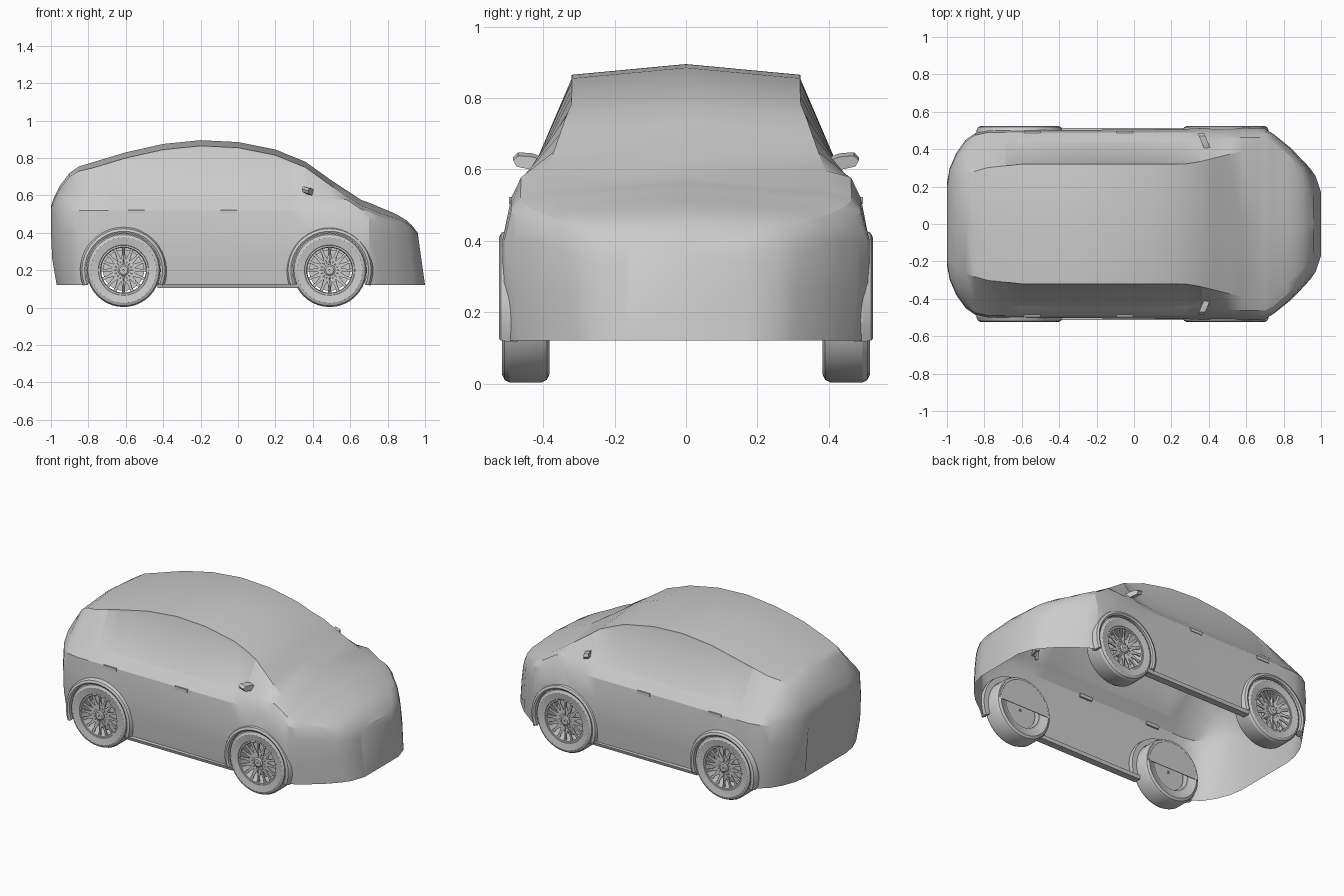
import bpy, bmesh
from math import sin, cos, pi, radians, hypot
from mathutils import Matrix, Vector

default = bpy.data.objects.get("Cube")
if default:
    bpy.data.objects.remove(default, do_unlink=True)

grey = bpy.data.materials.new("plain grey")
grey.use_nodes = True
COLOUR = (0.6, 0.6, 0.6, 1)
grey.diffuse_color = COLOUR
grey.node_tree.nodes["Principled BSDF"].inputs["Base Color"].default_value = COLOUR

WHEELS = {"front": Vector((0.49, 0, 0.2)), "rear": Vector((-0.612, 0, 0.2))}
ARCH = 0.205
parts = []


def finish(name, bm, mirror=True):
    bmesh.ops.recalc_face_normals(bm, faces=bm.faces)
    mesh = bpy.data.meshes.new(name)
    bm.to_mesh(mesh)
    bm.free()
    mesh.materials.append(grey)
    ob = bpy.data.objects.new(name, mesh)
    bpy.context.collection.objects.link(ob)
    if mirror:
        mod = ob.modifiers.new("other side", 'MIRROR')
        mod.use_axis = (False, True, False)
    parts.append(ob)
    return ob


def interp(table, u):
    for (a, p), (b, q) in zip(table, table[1:]):
        if u <= b:
            return p + (q - p) * (u - a) / (b - a)
    return table[-1][1]


def box(bm, centre, size, turn=Matrix()):
    m = Matrix.Translation(centre) @ turn @ Matrix.Diagonal((*size, 1))
    bmesh.ops.create_cube(bm, size=1, matrix=m)


def sweep(bm, profile, centre, start=0.0, end=2 * pi, steps=40):
    """Turn a closed (radius, y) profile about the wheel axis."""
    full = end - start > 6.2
    rings = []
    for i in range(steps + (not full)):
        a = start + (end - start) * i / steps
        rings.append([bm.verts.new(centre + Vector((r * cos(a), y, r * sin(a))))
                      for r, y in profile])
    n = len(profile)
    for i in range(steps):
        a, b = rings[i], rings[(i + 1) % len(rings)]
        for j in range(n):
            k = (j + 1) % n
            bm.faces.new((a[j], a[k], b[k], b[j]))
    if not full:
        bm.faces.new(rings[0])
        bm.faces.new(rings[-1])


def prism(bm, points, offset):
    """Extrude a polygon by a vector."""
    face = bm.faces.new([bm.verts.new(p) for p in points])
    out = bmesh.ops.extrude_face_region(bm, geom=[face])
    moved = [v for v in out["geom"] if isinstance(v, bmesh.types.BMVert)]
    bmesh.ops.translate(bm, verts=moved, vec=offset)


# Body curves along the length: plan width, roof centreline, roof rail width
width = [(-1, .22), (-.985, .3), (-.95, .38), (-.9, .45), (-.85, .485), (-.78, .5),
         (0, .505), (.69, .515), (.75, .48), (.85, .405), (.93, .325), (.97, .27), (1, .18)]
top = [(-1, .54), (-.98, .6), (-.95, .655), (-.9, .72), (-.85, .755), (-.6, .83), (-.4, .875),
       (-.2, .895), (0, .885), (.2, .845), (.36, .78), (.5, .68), (.66, .575),
       (.85, .51), (.93, .475), (.97, .44), (1, .4)]
rail = [(-1, .17), (-.95, .23), (-.9, .265), (-.8, .3), (-.6, .32), (.27, .32), (.36, .335),
        (.5, .37), (.62, .4), (.72, .39), (.85, .31), (.95, .23), (1, .15)]
stations = [-1, -.985, -.95, -.9, -.85, -.78, -.69, -.6, -.5, -.4, -.3, -.2, -.1, 0, .1,
            .2, .28, .36, .43, .5, .58, .66, .7, .75, .8, .85, .9, .94, .97, 1]


def section(u):
    w, t, ry = interp(width, u), interp(top, u), interp(rail, u)
    rz = t - .03 + .02 * max(0, abs(u) - .8) / .2
    by = min(.49, w - .01)
    bz = min(.52, rz - .05)
    half = [(w - .012, .12), (w, .26), (w, min(.4, bz - .04)), (by, bz),
            (ry + (by - ry) * .72, min(.58, rz - .02)), (ry, rz), (0, t)]
    ring = []
    for y, z in half + [(-y, z) for y, z in reversed(half[:-1])]:
        lean = -.14 * (z - .12) * max(0, (u - .7) / .3)
        lean += .17 * max(0, .3 - z) * max(0, (-u - .7) / .3)
        ring.append((u + lean, y, z))
    return ring


bm = bmesh.new()
rings = [[bm.verts.new(p) for p in section(u)] for u in stations]
count = len(rings[0])
panes = []
for u, a, b in zip(stations, rings, rings[1:]):
    for j in range(count):
        k = (j + 1) % count
        face = bm.faces.new((a[j], a[k], b[k], b[j]))
        if j in (4, 7) and -.75 < u < .35:
            panes.append(face)
bm.faces.new(rings[0])
bm.faces.new(rings[-1])
bmesh.ops.recalc_face_normals(bm, faces=bm.faces)
# Shallow side windows
bmesh.ops.inset_region(bm, faces=panes, thickness=.012, depth=-.004)
body = finish("body_shell", bm, mirror=False)

# Wheel arch openings
cutters = []
for end, c in WHEELS.items():
    bm = bmesh.new()
    bmesh.ops.create_cone(bm, cap_ends=True, segments=64, radius1=ARCH, radius2=ARCH, depth=1.4,
                          matrix=Matrix.Translation(c) @ Matrix.Rotation(pi / 2, 4, 'X'))
    cutter = finish(end + "_arch_cutter", bm, mirror=False)
    cutter.hide_render = True
    parts.remove(cutter)
    cutters.append(cutter)
    mod = body.modifiers.new("arch", 'BOOLEAN')
    mod.operation, mod.solver, mod.object = 'DIFFERENCE', 'EXACT', cutter
bpy.context.view_layer.update()
graph = bpy.context.evaluated_depsgraph_get()
cut_mesh = bpy.data.meshes.new_from_object(body.evaluated_get(graph))
body.modifiers.clear()
body.data = cut_mesh
for cutter in cutters:
    bpy.data.objects.remove(cutter, do_unlink=True)

# Open the underside and the wheel wells
bm = bmesh.new()
bm.from_mesh(cut_mesh)


def on_well(face):
    return abs(face.normal.y) < .3 and any(
        all(abs(hypot(v.co.x - c.x, v.co.z - c.z) - ARCH) < .001 for v in face.verts)
        for c in WHEELS.values())


spare = [f for f in bm.faces if on_well(f) or all(v.co.z < .121 for v in f.verts)]
bmesh.ops.delete(bm, geom=spare, context='FACES')
bm.to_mesh(cut_mesh)
bm.free()

for end, c in WHEELS.items():
    # Arch flare
    bm = bmesh.new()
    sweep(bm, [(.198, .47), (.198, .518), (.208, .524), (.222, .518), (.232, .495), (.23, .47)],
          c, radians(-21), radians(201), 28)
    finish(end + "_arch_flares", bm)

    # Tyre
    bm = bmesh.new()
    sweep(bm, [(.13, .4), (.175, .383), (.19, .39), (.197, .405), (.197, .495),
               (.19, .508), (.175, .515), (.135, .508), (.128, .5)], c)
    finish(end + "_tyres", bm)

    # Rim barrel, brake disc, hub and crossed spokes
    bm = bmesh.new()
    sweep(bm, [(.12, .4), (.133, .4), (.133, .506), (.124, .506), (.12, .495)], c)
    sweep(bm, [(.01, .425), (.11, .425), (.11, .435), (.01, .435)], c, steps=32)
    sweep(bm, [(.004, .43), (.03, .43), (.03, .5), (.022, .506), (.004, .506)], c, steps=16)
    for i in range(16):
        for twist in (-.42, .42):
            a = 2 * pi * i / 16
            p = Vector((.026 * cos(a), .49, .026 * sin(a)))
            q = Vector((.125 * cos(a + twist), .496, .125 * sin(a + twist)))
            turn = (q - p).to_track_quat('X', 'Y').to_matrix().to_4x4()
            box(bm, c + (p + q) / 2, ((q - p).length, .012, .007), turn)
    finish(end + "_rims", bm)

    # Half-round inner plate
    bm = bmesh.new()
    arc = [c + Vector((.186 * cos(pi * i / 24), .384, .186 * sin(pi * i / 24))) for i in range(25)]
    prism(bm, arc, Vector((0, .004, 0)))
    finish(end + "_inner_plates", bm)

# Sills
bm = bmesh.new()
prism(bm, [(-.43, .46, .105), (-.43, .505, .105), (-.43, .512, .125), (-.43, .46, .13)],
      Vector((.75, 0, 0)))
finish("sills", bm)

# Door handles
bm = bmesh.new()
for x in (-.545, -.05):
    box(bm, (x, .488, .513), (.088, .016, .02))
finish("door_handles", bm)

# Door mirrors, swept back toward the tip
bm = bmesh.new()
head = [(.37, .605), (.385, .628), (.43, .645), (.47, .648), (.484, .635), (.475, .618), (.42, .606)]
stalk = [(.385, .61), (.42, .61), (.412, .59), (.405, .565), (.395, .565)]
for outline, thick in ((head, .034), (stalk, .022)):
    prism(bm, [(.385 - .42 * (y - .38), y, z) for y, z in outline], Vector((thick, 0, -.01)))
finish("door_mirrors", bm)

# Smooth shading with crisp creases
bpy.ops.object.select_all(action='DESELECT')
for ob in parts:
    ob.select_set(True)
bpy.context.view_layer.objects.active = body
bpy.ops.object.shade_smooth_by_angle(angle=radians(25))
